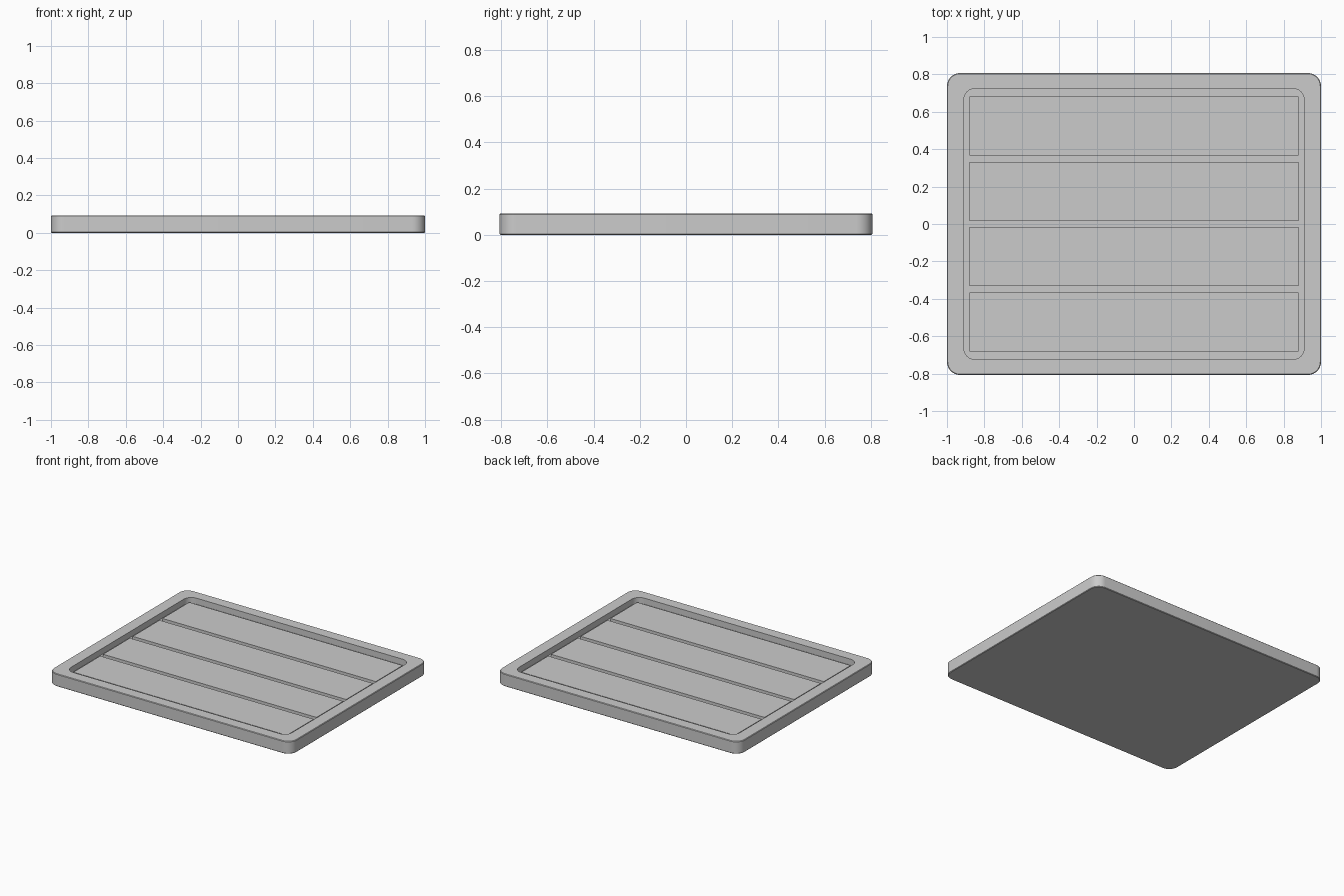
import bpy, bmesh, math

if "Cube" in bpy.data.objects:
    bpy.data.objects.remove(bpy.data.objects["Cube"])

H = 0.093        # rim height
FLOOR = 0.048    # recessed floor height
SLAT_TOP = 0.071


def rounded_rect(hx, hy, r, z, seg=8):
    pts = []
    for i, (sx, sy) in enumerate([(1, 1), (-1, 1), (-1, -1), (1, -1)]):
        for k in range(seg + 1):
            a = math.pi / 2 * (i + k / seg)
            pts.append((sx * (hx - r) + r * math.cos(a),
                        sy * (hy - r) + r * math.sin(a), z))
    return pts


def finish(name, bm):
    bmesh.ops.recalc_face_normals(bm, faces=bm.faces)
    me = bpy.data.meshes.new(name)
    bm.to_mesh(me)
    bm.free()
    ob = bpy.data.objects.new(name, me)
    bpy.context.collection.objects.link(ob)
    bpy.context.view_layer.objects.active = ob
    ob.select_set(True)
    bpy.ops.object.shade_smooth_by_angle(angle=math.radians(30))
    ob.select_set(False)
    return ob


# Tray: loops run from the underside, up the outside, over the rim, down to the floor
B = 0.004  # softened outer edges
X, Y = 1.0, 0.807
loops = [rounded_rect(X - B, Y - B, 0.07 - B, 0),
         rounded_rect(X, Y, 0.07, B),
         rounded_rect(X, Y, 0.07, H - B),
         rounded_rect(X - B, Y - B, 0.07 - B, H),
         rounded_rect(0.91, 0.724, 0.06, H),
         rounded_rect(0.91, 0.724, 0.06, FLOOR)]
bm = bmesh.new()
rings = [[bm.verts.new(p) for p in loop] for loop in loops]
n = len(rings[0])
for a, b in zip(rings, rings[1:]):
    for i in range(n):
        j = (i + 1) % n
        bm.faces.new((a[i], a[j], b[j], b[i]))
bm.faces.new(rings[0][::-1])
bm.faces.new(rings[-1])
finish("tray", bm)

# Four raised slats resting on the tray floor
for i in range(4):
    bm = bmesh.new()
    bmesh.ops.create_cube(bm, size=1)
    z0 = FLOOR - 0.01
    bmesh.ops.scale(bm, vec=(1.758, 0.315, SLAT_TOP - z0), verts=bm.verts)
    bmesh.ops.translate(bm, vec=(0, (i - 1.5) * 0.349, (SLAT_TOP + z0) / 2), verts=bm.verts)
    finish(f"slat_{i + 1}", bm)
